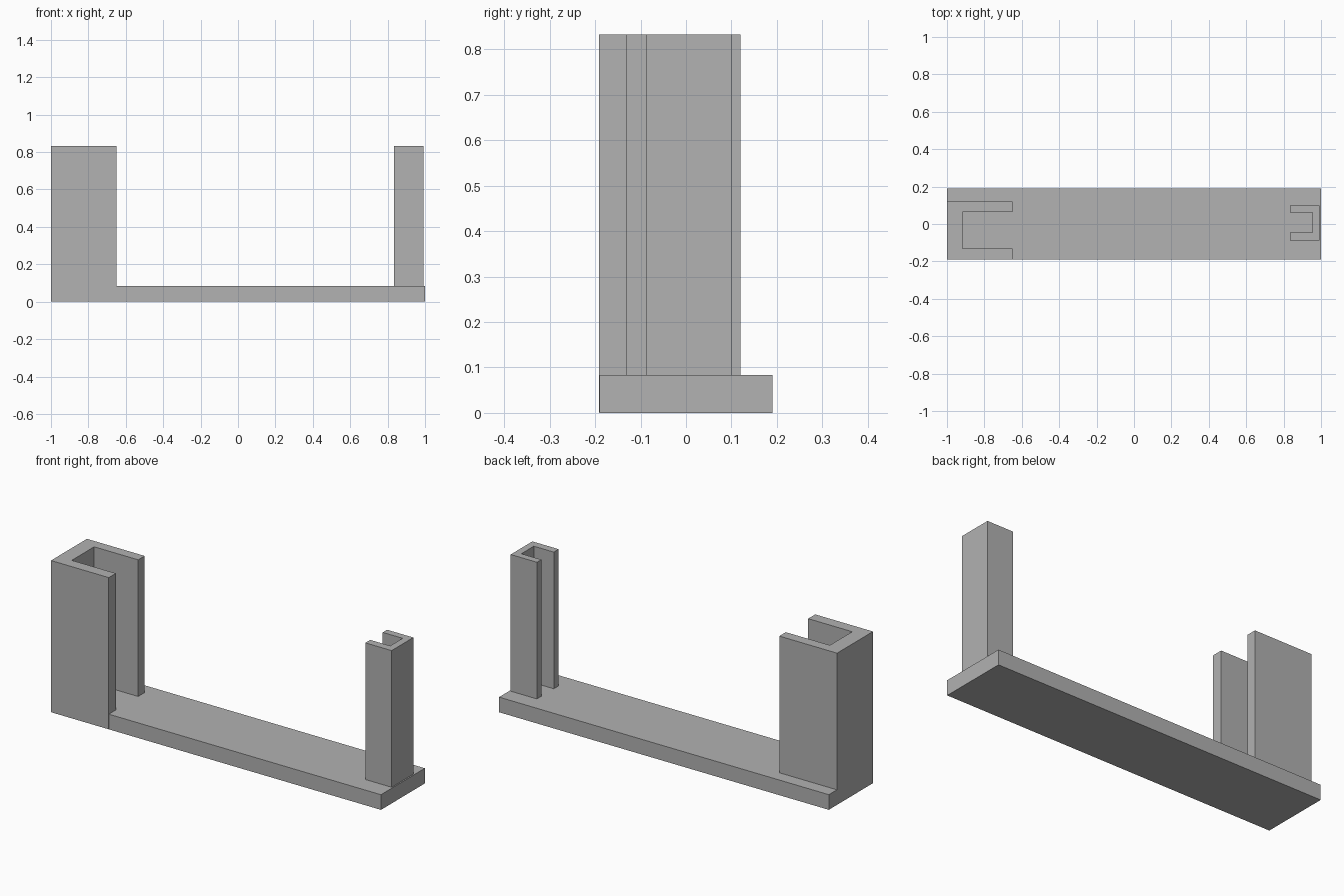
import bpy
import bmesh

cube = bpy.data.objects.get("Cube")
if cube:
    bpy.data.objects.remove(cube, do_unlink=True)

# Single plain grey
grey = bpy.data.materials.new("plain_grey")
grey.use_nodes = True
colour = (0.445, 0.445, 0.445, 1.0)
grey.diffuse_color = colour
grey.node_tree.nodes["Principled BSDF"].inputs["Base Color"].default_value = colour


def extrude_profile(name, outline, bottom, top):
    """Raise a flat outline into a solid with flat faces."""
    bm = bmesh.new()
    face = bm.faces.new([bm.verts.new((x, y, bottom)) for x, y in outline])
    raised = bmesh.ops.extrude_face_region(bm, geom=[face], use_keep_orig=True)
    verts = [g for g in raised["geom"] if isinstance(g, bmesh.types.BMVert)]
    bmesh.ops.translate(bm, verts=verts, vec=(0, 0, top - bottom))
    bmesh.ops.recalc_face_normals(bm, faces=bm.faces[:])
    mesh = bpy.data.meshes.new(name)
    bm.to_mesh(mesh)
    bm.free()
    mesh.materials.append(grey)
    obj = bpy.data.objects.new(name, mesh)
    bpy.context.collection.objects.link(obj)
    return obj


def channel(back_x, web_x, open_x, front, inner_front, inner_back, back):
    """C-shaped outline: web at back_x, flanges reaching to open_x."""
    return [(back_x, front), (open_x, front), (open_x, inner_front),
            (web_x, inner_front), (web_x, inner_back), (open_x, inner_back),
            (open_x, back), (back_x, back)]


BASE_TOP, POST_TOP = 0.083, 0.832

# Base slab
extrude_profile("base", [(-0.999, -0.19), (1, -0.19), (1, 0.19), (-0.999, 0.19)],
                0, BASE_TOP)

# Wide post, flush with the front corner and running down to the ground
extrude_profile("wide_channel_post",
                channel(-1, -0.917, -0.65, -0.191, -0.13, 0.064, 0.12),
                0.001, POST_TOP)

# Narrow post standing on the slab, opening toward the wide one
extrude_profile("narrow_channel_post",
                channel(0.993, 0.955, 0.834, -0.088, -0.046, 0.062, 0.1),
                BASE_TOP - 0.01, POST_TOP)
